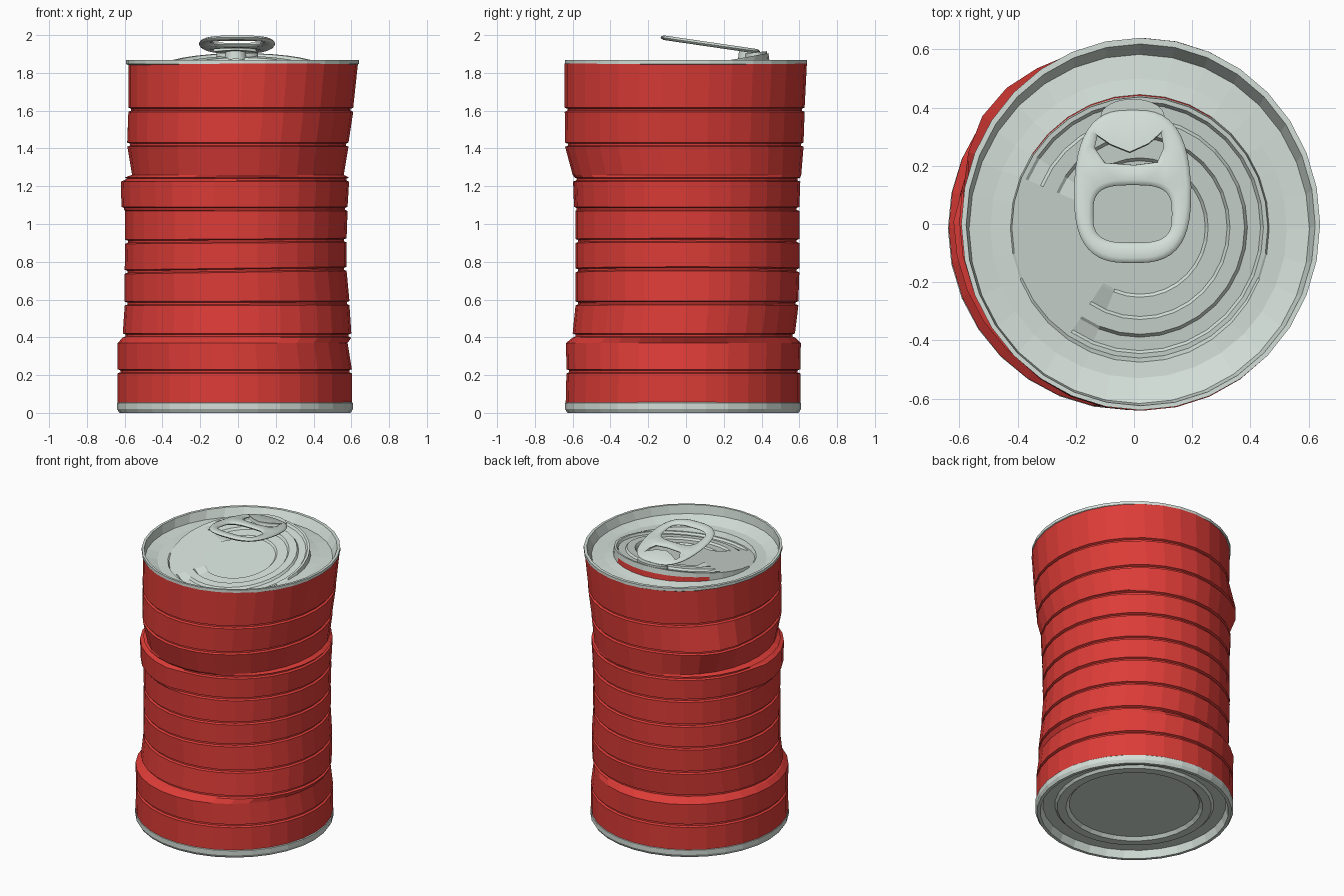
import bpy, bmesh, math

if "Cube" in bpy.data.objects:
    bpy.data.objects.remove(bpy.data.objects["Cube"], do_unlink=True)

SIDES = 32


def material(name, rgb, metallic=0.0):
    m = bpy.data.materials.new(name)
    m.use_nodes = True
    m.diffuse_color = (*rgb, 1)
    m.node_tree.nodes["Principled BSDF"].inputs["Base Color"].default_value = (*rgb, 1)
    return m


RED = material("red paint", (0.72, 0.045, 0.038))
STEEL = material("pale steel", (0.66, 0.74, 0.69))


def finish(name, bm, mats, smooth=None):
    bmesh.ops.recalc_face_normals(bm, faces=bm.faces)
    me = bpy.data.meshes.new(name)
    bm.to_mesh(me)
    bm.free()
    for m in mats:
        me.materials.append(m)
    ob = bpy.data.objects.new(name, me)
    bpy.context.collection.objects.link(ob)
    if smooth:
        bpy.ops.object.select_all(action='DESELECT')
        ob.select_set(True)
        bpy.context.view_layer.objects.active = ob
        bpy.ops.object.shade_smooth_by_angle(angle=smooth)
    return ob


def ring(cx, cy, rx, ry, z, tilt=0.0):
    pts = []
    for i in range(SIDES):
        a = math.tau * i / SIDES
        y = cy + ry * math.sin(a)
        pts.append((cx + rx * math.cos(a), y, z + tilt * y))
    return pts


def loft(name, rings, mats, cap=False, rule=None, smooth=None):
    """Skin a stack of rings; rule(row, degrees) picks the material index."""
    bm = bmesh.new()
    rows = [[bm.verts.new(p) for p in r] for r in rings]
    for k, (lo, hi) in enumerate(zip(rows, rows[1:])):
        n = len(lo)
        for i in range(n):
            j = (i + 1) % n
            f = bm.faces.new((lo[i], lo[j], hi[j], hi[i]))
            if rule:
                f.material_index = rule(k, 360 * (i + 0.5) / n)
    if cap:
        bm.faces.new(rows[-1])
    return finish(name, bm, mats, smooth)


# Crumpled body: (height, x min, x max, y min, y max) at each band edge
LEVELS = [
    (0.05, -0.637, 0.603, -0.637, 0.605), (0.22, -0.637, 0.603, -0.633, 0.605),
    (0.37, -0.637, 0.58, -0.635, 0.608), (0.41, -0.61, 0.60, -0.60, 0.577),
    (0.58, -0.60, 0.59, -0.585, 0.595), (0.755, -0.60, 0.575, -0.585, 0.60),
    (0.91, -0.597, 0.575, -0.585, 0.60), (1.08, -0.597, 0.58, -0.585, 0.60),
    (1.235, -0.60, 0.588, -0.59, 0.605), (1.26, -0.56, 0.56, -0.60, 0.61),
    (1.42, -0.58, 0.585, -0.64, 0.622), (1.605, -0.58, 0.61, -0.642, 0.628),
    (1.85, -0.58, 0.635, -0.642, 0.64)]
PLAIN = (0.05, 0.37, 1.26, 1.85)      # edges without a pressed groove


def dented(level, dz=0.0, inset=0.0):
    z, x0, x1, y0, y1 = level
    base = ring((x0 + x1) / 2, (y0 + y1) / 2,
                (x1 - x0) / 2 - inset, (y1 - y0) / 2 - inset, z + dz)
    out = []
    for i, (x, y, h) in enumerate(base):
        deg = 360 * i / SIDES
        push = 0.05 * math.exp(-((deg - 145) / 24) ** 2 - ((z - 1.42) / 0.12) ** 2)
        if 1.07 < z + dz < 1.24 and 178 < deg < 260:
            push += 0.02
        h += 0.014 * x * math.exp(-((z - 0.78) / 0.15) ** 2)
        out.append((x * (1 + push / 0.6), y * (1 + push / 0.6), h))
    return out


body = []
for lv in LEVELS:
    if lv[0] in PLAIN:
        body.append(dented(lv))
    else:
        body += [dented(lv, dz, inset) for dz, inset in
                 ((-0.011, 0), (-0.005, 0.014), (0.005, 0.014), (0.011, 0))]
loft("can_body", body, [RED])


# Bottom seam and recessed base
def base_ring(r, z):
    return ring(-0.016, -0.016, r, r, z)


loft("can_base", [base_ring(r, z) for r, z in (
    (0.615, 0.06), (0.624, 0.052), (0.624, 0.02), (0.612, 0), (0.592, 0),
    (0.575, 0.05), (0.50, 0.05), (0.485, 0.035), (0.43, 0.035), (0.41, 0.055))],
    [STEEL], cap=True)

# Top seam and sunken flange
loft("top_rim", [
    ring(0.023, 0, 0.608, 0.632, 1.843),
    ring(0.023, 0, 0.617, 0.64, 1.848),
    ring(0.023, 0, 0.617, 0.64, 1.868),
    ring(0.023, -0.003, 0.60, 0.622, 1.868),
    ring(0.018, -0.017, 0.585, 0.60, 1.81),
    ring(0.016, -0.015, 0.51, 0.515, 1.80, 0.04),
    ring(0.02, -0.015, 0.445, 0.46, 1.805, 0.06)], [STEEL])

# Tilted lid panel, torn open at the back so the paint shows beneath it
TILT, LIFT = 0.18, 1.826


def panel_ring(r, step):
    pts = ring(0.02, -0.012, r, r * 1.02, LIFT, TILT)
    out = []
    for i, (x, y, z) in enumerate(pts):
        flat = 150 < 360 * i / SIDES < 240
        out.append((x, y, z + (0 if flat else step)))
    return out


low = ring(0.02, -0.015, 0.445, 0.46, 1.805, 0.06)
high = panel_ring(0.44, 0)
middle = [tuple((p + q) / 2 for p, q in zip(a, b)) for a, b in zip(low, high)]
steps = [(0.425, 0), (0.415, -0.014), (0.37, -0.014), (0.36, 0), (0.31, 0),
         (0.30, -0.014), (0.235, -0.014), (0.225, -0.024)]
loft("lid_panel", [low, middle, high] + [panel_ring(r, s) for r, s in steps],
     [STEEL, RED], cap=True,
     rule=lambda k, deg: int(k == 0 and 55 < deg < 150))


# Pull tab: plate with two openings and rounded edges
def oval(cx, cy, rx, ry, power, grow, taper=0.0, n=44):
    pts = []
    for i in range(n):
        a = math.tau * i / n
        c, s = math.cos(a), math.sin(a)
        u = math.copysign(abs(c) ** (2 / power), c)
        v = math.copysign(abs(s) ** (2 / power), s)
        pts.append((cx + (rx + grow) * u * (1 - taper * max(v, 0)), cy + (ry + grow) * v))
    return pts


MOUTH = [(-0.135, 0.265), (-0.125, 0.31), (-0.07, 0.272), (-0.015, 0.25),
         (0.04, 0.275), (0.092, 0.322), (0.102, 0.265), (0.08, 0.215),
         (0, 0.205), (-0.1, 0.213)]


def mouth(grow):
    k = 1 + grow / 0.09
    return [(-0.017 + (x + 0.017) * k, 0.26 + (y - 0.26) * k) for x, y in MOUTH]


def tab_loops(inset):
    return [oval(-0.005, 0.13, 0.202, 0.266, 2.9, -inset, 0.1),
            oval(-0.005, 0.035, 0.135, 0.10, 3.2, inset), mouth(inset)]


bm = bmesh.new()
layers = []
for z, inset in ((-0.012, 0.016), (-0.006, 0.004), (0, 0), (0.006, 0.004), (0.012, 0.016)):
    layers.append([[bm.verts.new((x, y, z)) for x, y in loop] for loop in tab_loops(inset)])
for lower, upper in zip(layers, layers[1:]):
    for lo, hi in zip(lower, upper):
        for i in range(len(lo)):
            j = (i + 1) % len(lo)
            bm.faces.new((lo[i], lo[j], hi[j], hi[i]))
for layer in (layers[0], layers[-1]):
    edges = [bm.edges.get((lp[i - 1], lp[i])) for lp in layer for i in range(len(lp))]
    bmesh.ops.triangle_fill(bm, edges=edges, use_beauty=True, normal=(0, 0, 1))
tab = finish("pull_tab", bm, [STEEL], smooth=math.radians(50))
tab.rotation_euler.x = -0.145
tab.location.z = 1.969

# Rivet and folded tongue holding the tab to the lid
loft("tab_rivet", [ring(-0.012, 0.335, r, r, z, -0.1) for r, z in (
    (0.06, 1.90), (0.055, 1.94), (0.045, 1.955))], [STEEL], cap=True)
loft("tab_tongue", [ring(-0.005, 0.37, 0.11, 0.06, z, 0.1) for z in (1.845, 1.872)],
     [STEEL], cap=True)
